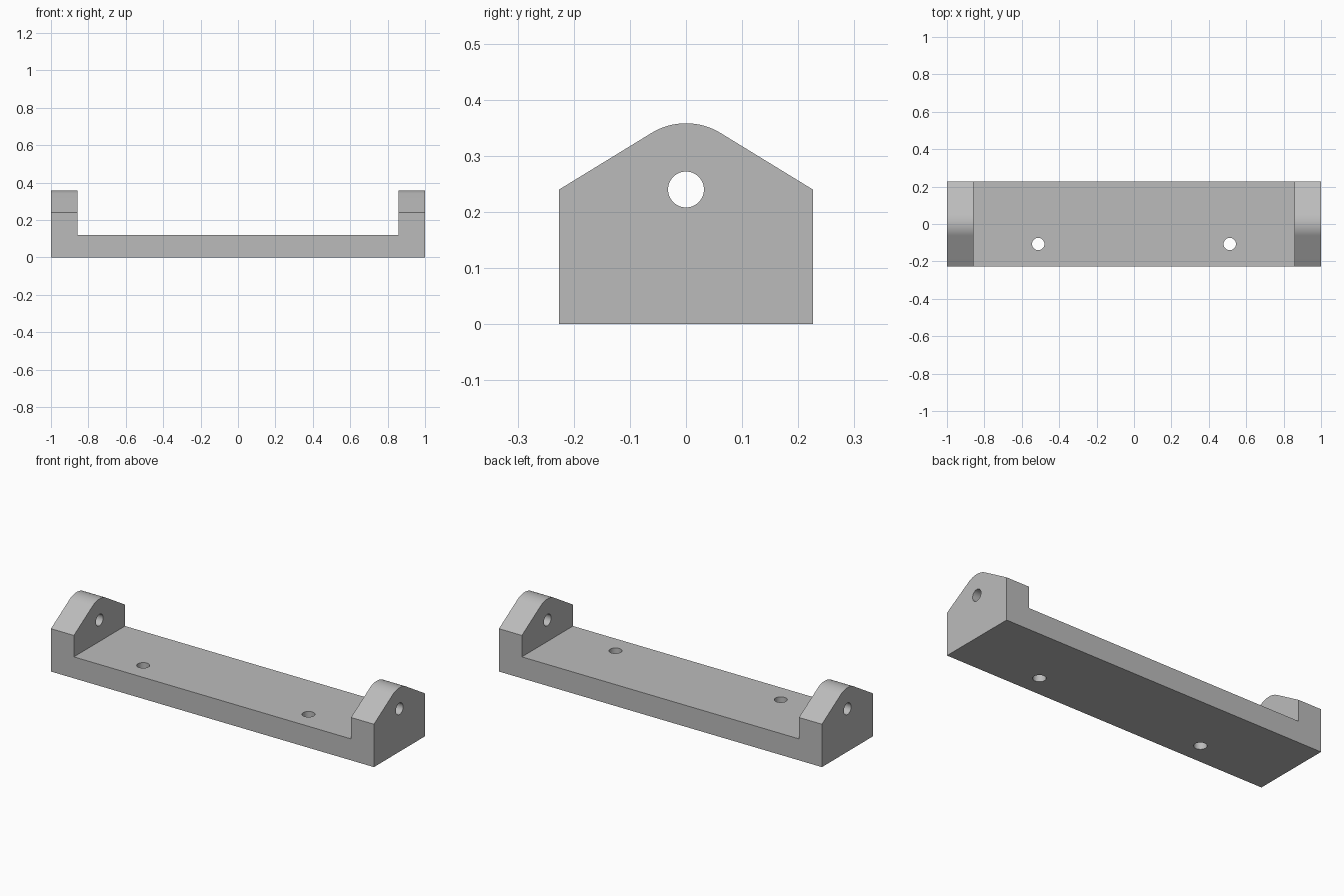
import bpy
import bmesh
import math
from mathutils import Matrix

cube = bpy.data.objects.get("Cube")
if cube:
    bpy.data.objects.remove(cube, do_unlink=True)

HALF_DEPTH = 0.226
BASE_TOP = 0.12
LUG_INNER = 0.858
PIVOT_Z = 0.24
LUG_RADIUS = 0.118
LUG_TOP = PIVOT_Z + LUG_RADIUS

grey = bpy.data.materials.new("plain grey")
grey.use_nodes = True
colour = (0.5, 0.5, 0.5, 1)
grey.diffuse_color = colour
grey.node_tree.nodes["Principled BSDF"].inputs["Base Color"].default_value = colour


def add_object(name, bm):
    bmesh.ops.recalc_face_normals(bm, faces=bm.faces)
    mesh = bpy.data.meshes.new(name)
    bm.to_mesh(mesh)
    bm.free()
    mesh.materials.append(grey)
    obj = bpy.data.objects.new(name, mesh)
    bpy.context.collection.objects.link(obj)
    return obj


def prism(name, points, direction):
    """Extrude a closed outline of 3D points along a direction."""
    bm = bmesh.new()
    face = bm.faces.new([bm.verts.new(p) for p in points])
    result = bmesh.ops.extrude_face_region(bm, geom=[face], use_keep_orig=True)
    verts = [g for g in result["geom"] if isinstance(g, bmesh.types.BMVert)]
    bmesh.ops.translate(bm, verts=verts, vec=direction)
    return add_object(name, bm)


def drill(name, radius, length, matrix):
    bm = bmesh.new()
    bmesh.ops.create_cone(bm, cap_ends=True, segments=48, radius1=radius,
                          radius2=radius, depth=length, matrix=matrix)
    return add_object(name, bm)


def apply_boolean(target, cutter, operation):
    bpy.context.view_layer.objects.active = target
    mod = target.modifiers.new(cutter.name, "BOOLEAN")
    mod.operation = operation
    mod.solver = "EXACT"
    mod.object = cutter
    bpy.ops.object.modifier_apply(modifier=mod.name)
    bpy.data.objects.remove(cutter, do_unlink=True)


# U-shaped body, extruded front to back
right_half = [(1, 0), (1, LUG_TOP + 0.05), (LUG_INNER, LUG_TOP + 0.05), (LUG_INNER, BASE_TOP)]
outline = right_half + [(-x, z) for x, z in reversed(right_half)]
bracket = prism("bracket", [(x, -HALF_DEPTH, z) for x, z in outline], (0, 2 * HALF_DEPTH, 0))

# Side outline: sloped shoulders tangent to a rounded top, used to trim the lugs
tangent = math.acos(LUG_RADIUS / HALF_DEPTH)
STEPS = 24
arc = []
for i in range(STEPS + 1):
    a = tangent + (math.pi - 2 * tangent) * i / STEPS
    arc.append((LUG_RADIUS * math.cos(a), PIVOT_Z + LUG_RADIUS * math.sin(a)))
W = HALF_DEPTH
side = [(-W, -0.1), (W, -0.1), (W, PIVOT_Z)] + arc + [(-W, PIVOT_Z)]
trim = prism("lug_trim", [(-1.1, y, z) for y, z in side], (2.2, 0, 0))
apply_boolean(bracket, trim, "INTERSECT")

# Pivot bore through both lugs
bore = drill("pivot_bore", 0.032, 3,
             Matrix.Translation((0, 0, PIVOT_Z)) @ Matrix.Rotation(math.pi / 2, 4, "Y"))
apply_boolean(bracket, bore, "DIFFERENCE")

# Two mounting holes through the base
for x in (-0.512, 0.512):
    hole = drill("mounting_hole", 0.033, 0.5, Matrix.Translation((x, -0.107, 0.06)))
    apply_boolean(bracket, hole, "DIFFERENCE")

# Smooth round surfaces, sharp edges elsewhere
bpy.ops.object.select_all(action="DESELECT")
bracket.select_set(True)
bpy.context.view_layer.objects.active = bracket
bpy.ops.object.shade_smooth_by_angle(angle=math.radians(25))
